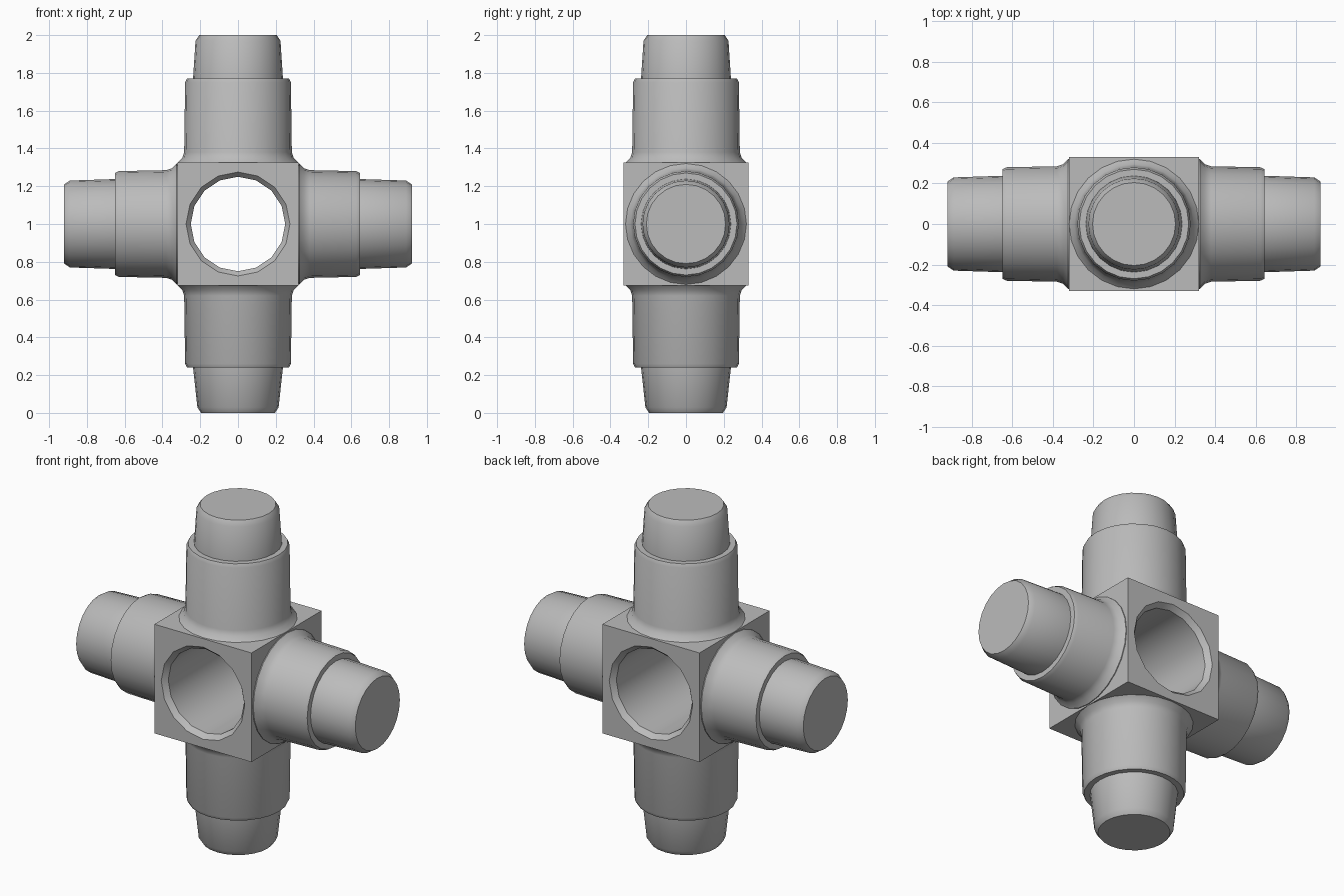
import bpy, bmesh, math
from mathutils import Matrix, Vector

cube = bpy.data.objects.get("Cube")
if cube:
    bpy.data.objects.remove(cube, do_unlink=True)

grey = bpy.data.materials.new("plain grey")
grey.use_nodes = True
GREY = (0.5, 0.5, 0.5, 1)
grey.diffuse_color = GREY
grey.node_tree.nodes["Principled BSDF"].inputs["Base Color"].default_value = GREY

CENTRE = Vector((0, 0, 1))


def finish(bm, name):
    """Turn a bmesh into a grey object centred on the fitting."""
    bmesh.ops.recalc_face_normals(bm, faces=bm.faces)
    mesh = bpy.data.meshes.new(name)
    bm.to_mesh(mesh)
    bm.free()
    mesh.materials.append(grey)
    obj = bpy.data.objects.new(name, mesh)
    obj.location = CENTRE
    bpy.context.collection.objects.link(obj)
    return obj


def shade(obj):
    bpy.ops.object.select_all(action="DESELECT")
    obj.select_set(True)
    bpy.context.view_layer.objects.active = obj
    bpy.ops.object.shade_smooth_by_angle(angle=math.radians(32))


def lathe(name, profile, direction, sides):
    """Closed solid of revolution; profile is (radius, distance along direction)."""
    bm = bmesh.new()
    rings = []
    for radius, along in profile:
        ring = []
        for i in range(sides):
            a = math.tau * i / sides
            ring.append(bm.verts.new((radius * math.cos(a), radius * math.sin(a), along)))
        rings.append(ring)
    for low, high in zip(rings, rings[1:]):
        for i in range(sides):
            j = (i + 1) % sides
            bm.faces.new((low[i], low[j], high[j], high[i]))
    bm.faces.new(rings[0])
    bm.faces.new(rings[-1])
    turn = Vector((0, 0, 1)).rotation_difference(Vector(direction)).to_matrix()
    bmesh.ops.transform(bm, matrix=turn.to_4x4(), verts=bm.verts)
    return finish(bm, name)


# Central block
bm = bmesh.new()
bmesh.ops.create_cube(bm, size=1, matrix=Matrix.Diagonal((0.64, 0.66, 0.65, 1)))
block = finish(bm, "centre_block")

# Through bore with a slightly flared rim at both ends
bore = lathe("bore_cutter", [(0.3, -0.36), (0.25, -0.3), (0.25, 0.3), (0.3, 0.36)], (0, 1, 0), 16)
cut = block.modifiers.new("bore", "BOOLEAN")
cut.operation = "DIFFERENCE"
cut.solver = "EXACT"
cut.object = bore
bpy.context.view_layer.objects.active = block
bpy.ops.object.modifier_apply(modifier=cut.name)
bpy.data.objects.remove(bore, do_unlink=True)
shade(block)


def arm(name, direction, step, end, tip):
    """Stepped spigot with a flared root, a shoulder and a chamfered tip."""
    profile = [
        (0.32, 0.31), (0.32, 0.325), (0.295, 0.35), (0.285, 0.38),
        (0.28, step - 0.02), (0.27, step), (0.238, step),
        (tip + 0.02, end - 0.03), (tip, end),
    ]
    shade(lathe(name, profile, direction, 24))


# Four arms
arm("top_arm", (0, 0, 1), 0.77, 1.0, 0.205)
arm("bottom_arm", (0, 0, -1), 0.76, 1.0, 0.195)
arm("left_arm", (1, 0, 0), 0.645, 0.92, 0.21)
arm("right_arm", (-1, 0, 0), 0.65, 0.92, 0.21)
